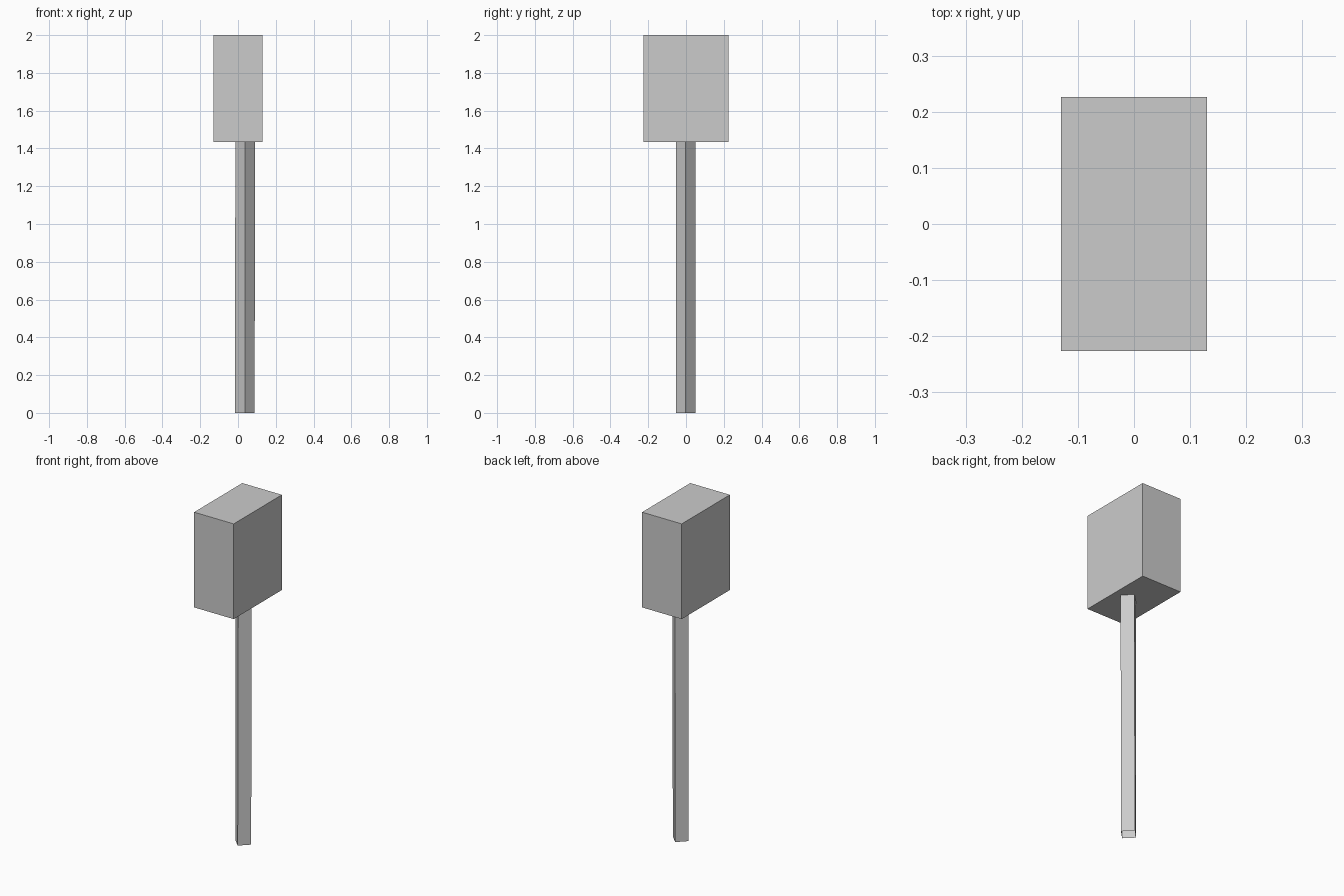
import bpy

if "Cube" in bpy.data.objects:
    bpy.data.objects.remove(bpy.data.objects["Cube"])

# Box head
bpy.ops.mesh.primitive_cube_add(size=1, location=(0, 0, 1.7175))
head = bpy.context.object
head.name = "box_head"
head.scale = (0.26, 0.452, 0.565)

# Four-sided open post, corners on the axes, leaning very slightly
height = 1.436
bpy.ops.mesh.primitive_cylinder_add(vertices=4, radius=0.052, depth=height,
                                    end_fill_type='NOTHING',
                                    location=(0.036, -0.002, height / 2))
post = bpy.context.object
post.name = "post"
for v in post.data.vertices:
    if v.co.z > 0:
        v.co.x += 0.002
